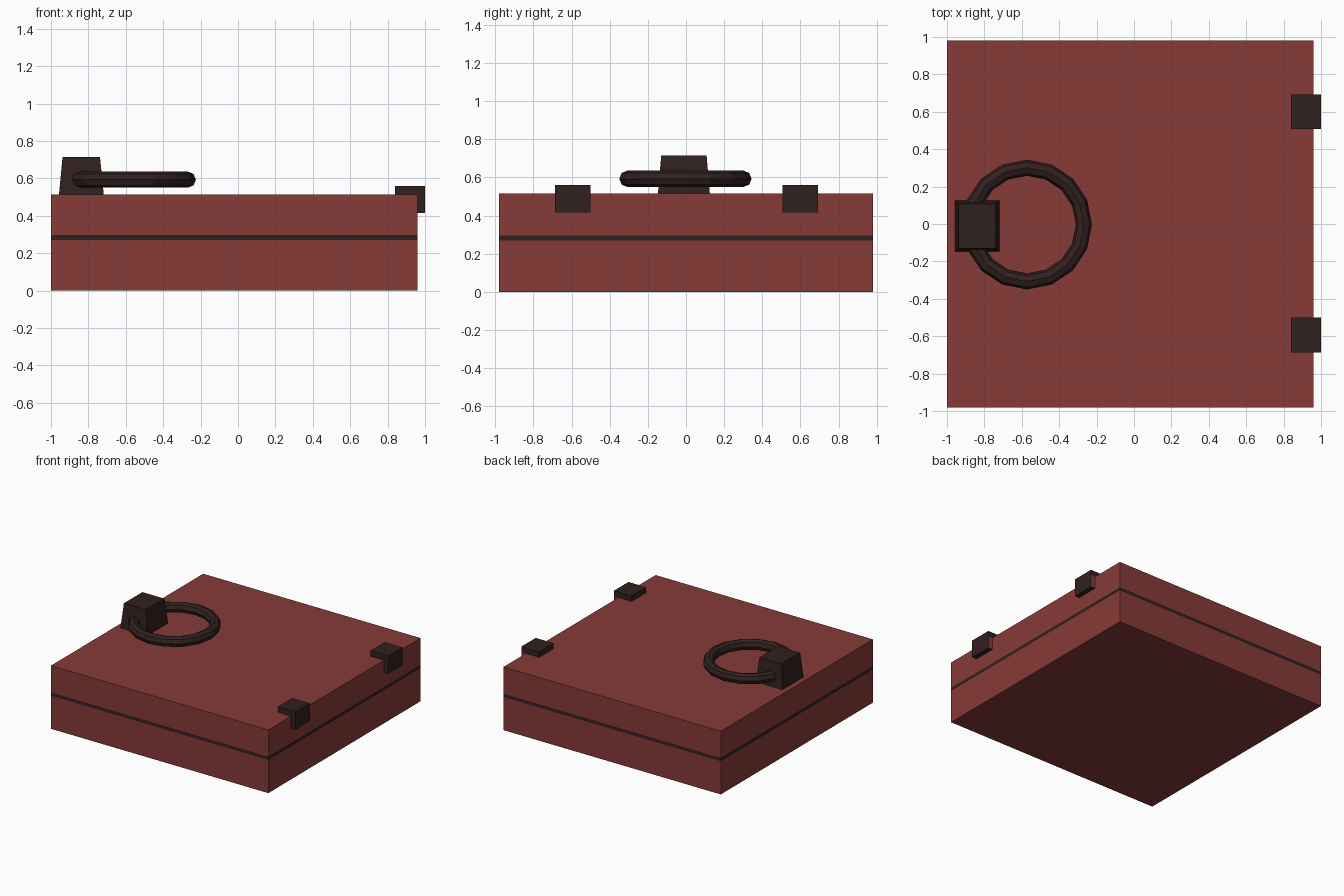
import bpy, bmesh, math

if "Cube" in bpy.data.objects:
    bpy.data.objects.remove(bpy.data.objects["Cube"])


def material(name, color):
    m = bpy.data.materials.new(name)
    m.diffuse_color = (*color, 1)
    m.use_nodes = True
    m.node_tree.nodes["Principled BSDF"].inputs["Base Color"].default_value = m.diffuse_color
    return m


RED = material("red_paint", (0.24, 0.043, 0.038))
DARK = material("dark_iron", (0.030, 0.015, 0.014))


def stack(name, levels, mats, bands=()):
    """Closed solid from stacked rectangles (x0, x1, y0, y1, z)."""
    bm = bmesh.new()
    rings = []
    for x0, x1, y0, y1, z in levels:
        corners = ((x0, y0), (x1, y0), (x1, y1), (x0, y1))
        rings.append([bm.verts.new((x, y, z)) for x, y in corners])
    bm.faces.new(rings[0][::-1])
    bm.faces.new(rings[-1])
    for level, (a, b) in enumerate(zip(rings, rings[1:])):
        for i in range(4):
            j = (i + 1) % 4
            f = bm.faces.new((a[i], a[j], b[j], b[i]))
            f.material_index = 1 if level in bands else 0
    mesh = bpy.data.meshes.new(name)
    bm.to_mesh(mesh)
    bm.free()
    for m in mats:
        mesh.materials.append(m)
    obj = bpy.data.objects.new(name, mesh)
    bpy.context.collection.objects.link(obj)
    return obj


def hinge(name, y0, y1):
    """L-shaped bracket hooked over the right edge, extruded along y."""
    profile = [(0.96, 0.415), (1.0, 0.415), (1.0, 0.515), (1.0, 0.56),
               (0.84, 0.56), (0.84, 0.515), (0.96, 0.515)]
    bm = bmesh.new()
    a, b = ([bm.verts.new((x, y, z)) for x, z in profile] for y in (y0, y1))
    n = len(profile)
    for i in range(n):
        j = (i + 1) % n
        bm.faces.new((a[i], b[i], b[j], a[j]))
    for ring in (a, b):
        leg = bm.faces.new((ring[0], ring[1], ring[2], ring[6]))
        bm.faces.new(ring[2:])
        if ring is b:
            leg.material_index = 1      # rear end of the leg is red
    bmesh.ops.recalc_face_normals(bm, faces=bm.faces)
    mesh = bpy.data.meshes.new(name)
    bm.to_mesh(mesh)
    bm.free()
    mesh.materials.append(DARK)
    mesh.materials.append(RED)
    bpy.context.collection.objects.link(bpy.data.objects.new(name, mesh))


# Slab body with a flush dark band round the sides
stack("hatch_body", [(-1, 0.96, -0.98, 0.98, z) for z in (0, 0.27, 0.297, 0.515)],
      (RED, DARK), bands=(1,))

# Tapered block that holds the ring
stack("ring_mount", [(-0.957, -0.718, -0.147, 0.125, 0.515),
                     (-0.938, -0.738, -0.13, 0.108, 0.715)], (DARK,))

# Faceted pull ring
bpy.ops.mesh.primitive_torus_add(major_segments=16, minor_segments=8, major_radius=0.304,
                                 minor_radius=0.043, location=(-0.572, -0.003, 0.593))
ring = bpy.context.object
ring.name = "pull_ring"
ring.data.materials.append(DARK)
ring.data.shade_flat()

# Two hinges on the right edge
hinge("front_hinge", -0.687, -0.5)
hinge("rear_hinge", 0.507, 0.692)
